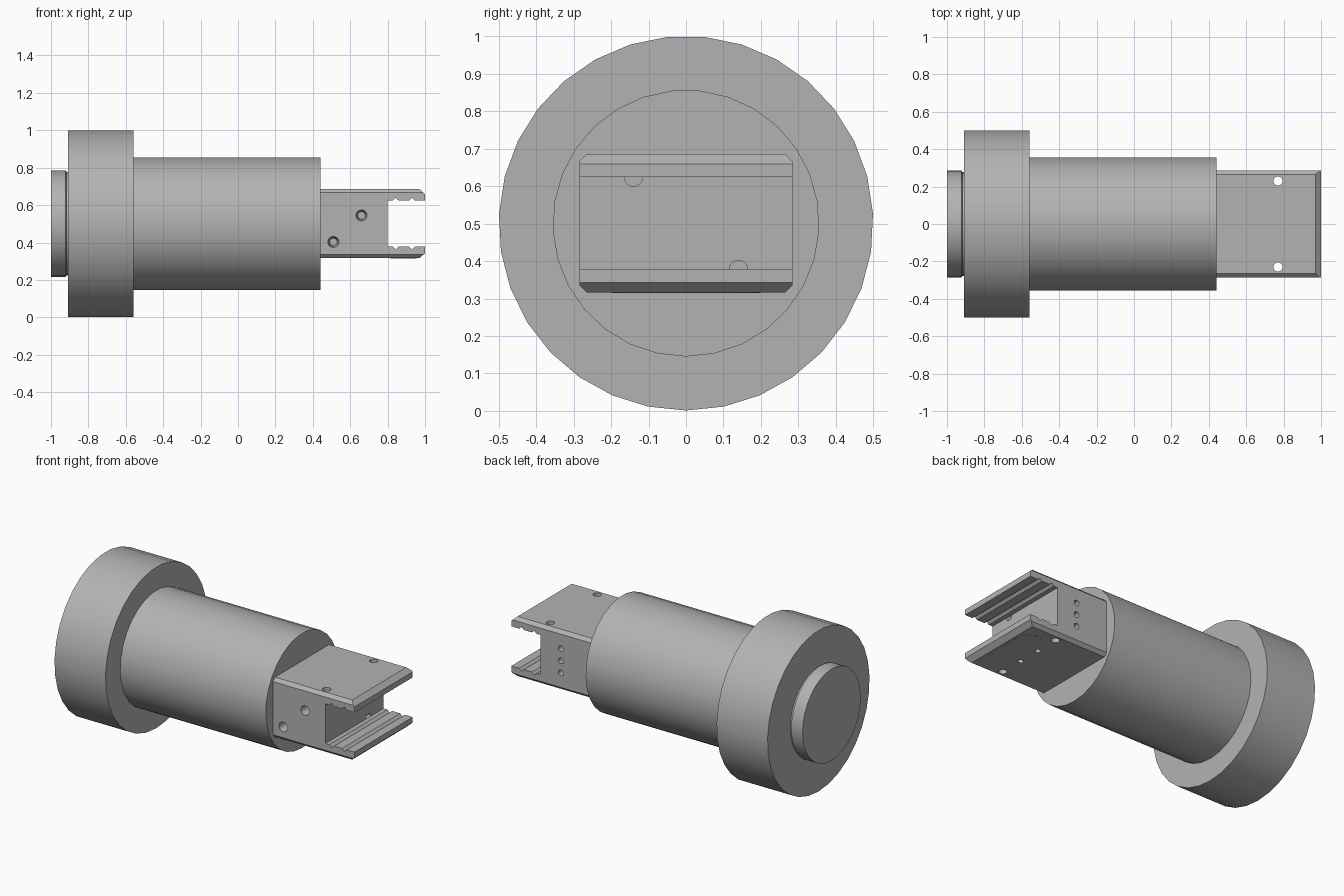
import bpy, bmesh, math
from mathutils import Matrix, Vector

if "Cube" in bpy.data.objects:
    bpy.data.objects.remove(bpy.data.objects["Cube"])

AXIS_Z = 0.501
grey = bpy.data.materials.new("plain_grey")
grey.use_nodes = True
COLOUR = (0.45, 0.45, 0.45, 1)
grey.diffuse_color = COLOUR
grey.node_tree.nodes["Principled BSDF"].inputs["Base Color"].default_value = COLOUR


def finish(name, bm):
    bmesh.ops.recalc_face_normals(bm, faces=bm.faces)
    mesh = bpy.data.meshes.new(name)
    bm.to_mesh(mesh)
    bm.free()
    ob = bpy.data.objects.new(name, mesh)
    mesh.materials.append(grey)
    bpy.context.collection.objects.link(ob)
    return ob


def smooth(ob):
    bpy.ops.object.select_all(action='DESELECT')
    ob.select_set(True)
    bpy.context.view_layer.objects.active = ob
    bpy.ops.object.shade_smooth_by_angle(angle=math.radians(30))


def lathe(name, rings, sides):
    """Capped turned part along x; rings are (x, radius), one vertex at the bottom."""
    bm = bmesh.new()
    loops = []
    for x, r in rings:
        angles = [2 * math.pi * i / sides for i in range(sides)]
        loops.append([bm.verts.new((x, r * math.sin(a), AXIS_Z - r * math.cos(a))) for a in angles])
    for a, b in zip(loops, loops[1:]):
        for i in range(sides):
            j = (i + 1) % sides
            bm.faces.new((a[i], a[j], b[j], b[i]))
    bm.faces.new(loops[0])
    bm.faces.new(loops[-1])
    ob = finish(name, bm)
    smooth(ob)
    return ob


def prism(name, outline, y0, y1):
    """Outline in x, z swept along y."""
    bm = bmesh.new()
    face = bm.faces.new([bm.verts.new((x, y0, z)) for x, z in outline])
    new = bmesh.ops.extrude_face_region(bm, geom=[face])["geom"]
    bmesh.ops.translate(bm, vec=(0, y1 - y0, 0), verts=[v for v in new if isinstance(v, bmesh.types.BMVert)])
    return finish(name, bm)


def drill(name, start, end, r0, r1=None):
    start, end = Vector(start), Vector(end)
    d = end - start
    bm = bmesh.new()
    turn = Matrix.Translation((start + end) / 2) @ d.to_track_quat('Z', 'Y').to_matrix().to_4x4()
    bmesh.ops.create_cone(bm, cap_ends=True, segments=20, radius1=r0,
                          radius2=r0 if r1 is None else r1, depth=d.length, matrix=turn)
    return finish(name, bm)


def cut(ob, cutter):
    mod = ob.modifiers.new("cut", 'BOOLEAN')
    mod.operation = 'DIFFERENCE'
    mod.solver = 'EXACT'
    mod.object = cutter
    bpy.context.view_layer.objects.active = ob
    bpy.ops.object.modifier_apply(modifier=mod.name)
    bpy.data.objects.remove(cutter)


# Turned parts
lathe("flange", [(-0.91, 0.5), (-0.56, 0.5)], 31)
lathe("barrel", [(-0.57, 0.356), (0.44, 0.356)], 29)
lathe("end_boss", [(-1, 0.285), (-0.922, 0.285), (-0.918, 0.277), (-0.9, 0.277)], 32)

# Forked block: upper half of the side outline, then mirrored below the axis
LIP, TOP, JAW = 0.97, 0.185, 0.123
upper = [(0.43, TOP), (LIP, TOP), (1, TOP - 0.027), (1, JAW)]
for gx in (0.93, 0.843):
    upper += [(gx + 0.016, JAW), (gx, JAW + 0.015), (gx - 0.016, JAW)]
upper += [(0.8, JAW)]
outline = upper + [(x, -z) for x, z in reversed(upper)]
block = prism("fork_block", [(x, z + AXIS_Z) for x, z in outline], -0.285, 0.285)

# Bevelled long edges
for sy in (-1, 1):
    for sz in (-1, 1):
        bm = bmesh.new()
        bmesh.ops.create_cube(bm, size=1)
        edge = Vector((0.7, sy * 0.285, AXIS_Z + sz * TOP))
        for v in bm.verts:
            v.co = edge + Matrix.Rotation(math.pi / 4, 3, 'X') @ Vector((v.co.x, v.co.y * 0.028, v.co.z * 0.028))
        cut(block, finish("edge_cutter", bm))

# Vertical pin holes through the block, and small ones underneath
for sy in (-1, 1):
    cut(block, drill("pin_cutter", (0.77, sy * 0.23, 0.2), (0.77, sy * 0.23, 0.8), 0.024))
    cut(block, drill("under_cutter", (0.77, sy * 0.075, 0.2), (0.77, sy * 0.075, 0.4), 0.017))
    # Round pockets in the back wall of the fork
    z = AXIS_Z - sy * JAW
    cut(block, drill("pocket_cutter", (0.7, sy * 0.14, z), (0.801, sy * 0.14, z), 0.024))

# Front countersinks and the row of holes behind
for x, z in ((0.66, 0.545), (0.51, 0.403)):
    cut(block, drill("front_cutter", (x, -0.3, z), (x, -0.2, z), 0.031, 0.02))
for dz in (-0.075, 0, 0.075):
    cut(block, drill("back_cutter", (0.66, 0.2, AXIS_Z + dz), (0.66, 0.3, AXIS_Z + dz), 0.018))
smooth(block)

# Flush rounded inlay under the lower jaw
bm = bmesh.new()
pts = []
for i in range(24):
    a = 2 * math.pi * (i + 0.5) / 24
    y = math.sin(a) * 0.07
    pts.append(bm.verts.new((0.885 + 0.07 * math.cos(a), y + math.copysign(0.13, y), AXIS_Z - TOP - 0.001)))
face = bm.faces.new(pts)
new = bmesh.ops.extrude_face_region(bm, geom=[face])["geom"]
bmesh.ops.translate(bm, vec=(0, 0, 0.006), verts=[v for v in new if isinstance(v, bmesh.types.BMVert)])
finish("jaw_inlay", bm)
